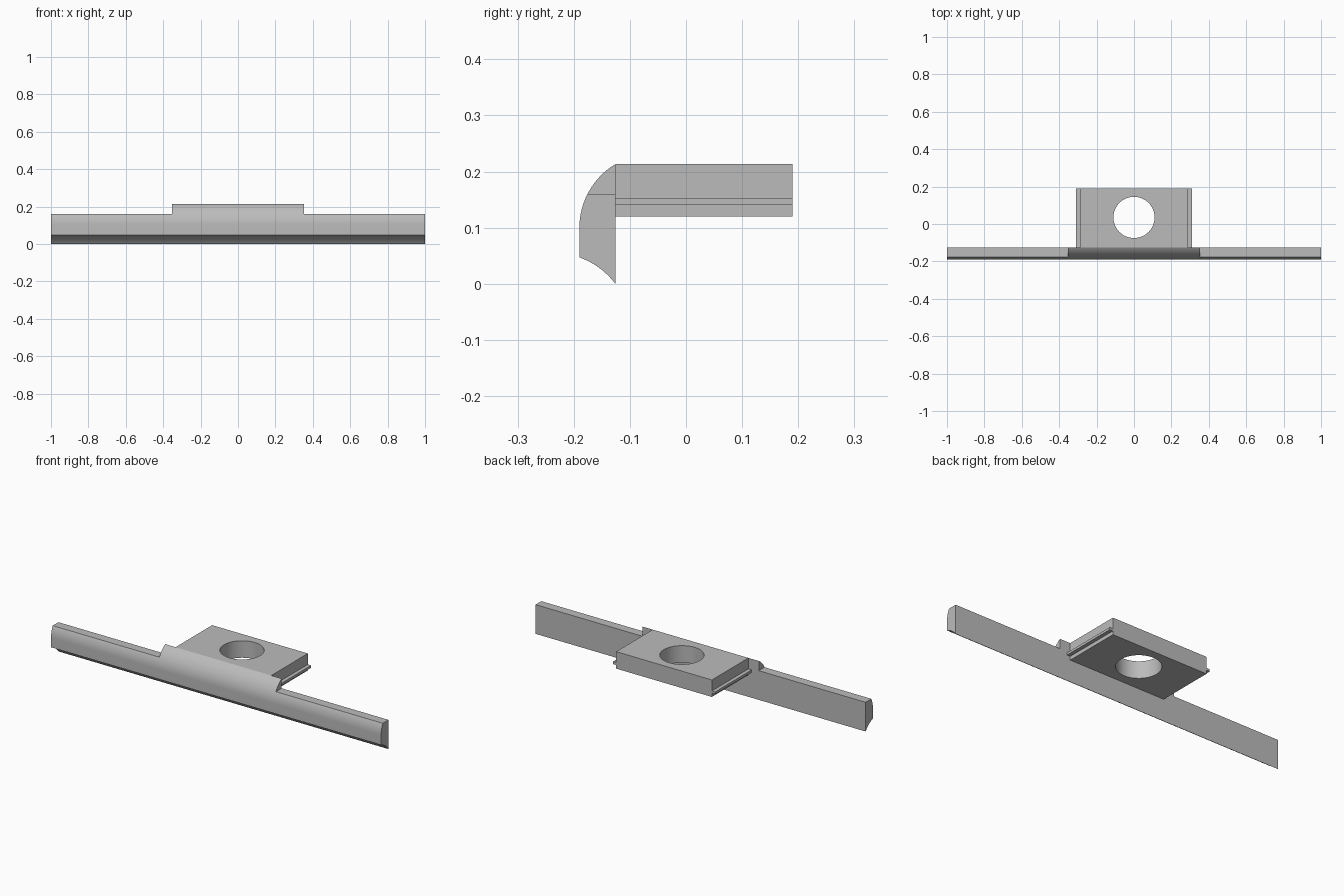
import bpy, bmesh, math
from mathutils import Vector

old = bpy.data.objects.get("Cube")
if old:
    bpy.data.objects.remove(old, do_unlink=True)

grey = bpy.data.materials.new("plain grey")
grey.use_nodes = True
colour = (0.5, 0.5, 0.5, 1)
grey.diffuse_color = colour
grey.node_tree.nodes["Principled BSDF"].inputs["Base Color"].default_value = colour

BACK, FRONT, TOP = -0.126, -0.19, 0.213


def finish(name, bm):
    bmesh.ops.recalc_face_normals(bm, faces=bm.faces)
    mesh = bpy.data.meshes.new(name)
    bm.to_mesh(mesh)
    bm.free()
    obj = bpy.data.objects.new(name, mesh)
    bpy.context.collection.objects.link(obj)
    mesh.materials.append(grey)
    return obj


def box(name, low, high):
    bm = bmesh.new()
    bmesh.ops.create_cube(bm, size=1)
    low, high = Vector(low), Vector(high)
    for v in bm.verts:
        v.co = (low + high) / 2 + v.co * (high - low)
    return finish(name, bm)


def extrude_x(name, profile, half):
    bm = bmesh.new()
    face = bm.faces.new([bm.verts.new((-half, y, z)) for y, z in profile])
    new = bmesh.ops.extrude_face_region(bm, geom=[face])["geom"]
    verts = [g for g in new if isinstance(g, bmesh.types.BMVert)]
    bmesh.ops.translate(bm, verts=verts, vec=(2 * half, 0, 0))
    return finish(name, bm)


def select(obj):
    bpy.ops.object.select_all(action='DESELECT')
    obj.select_set(True)
    bpy.context.view_layer.objects.active = obj


def cut(obj, cutter):
    mod = obj.modifiers.new("cut", 'BOOLEAN')
    mod.operation, mod.solver, mod.object = 'DIFFERENCE', 'EXACT', cutter
    select(obj)
    bpy.ops.object.modifier_apply(modifier=mod.name)
    bpy.data.objects.remove(cutter, do_unlink=True)


def smooth(obj):
    select(obj)
    bpy.ops.object.shade_smooth_by_angle(angle=math.radians(30))


# Long front bar: rounded upper front, hollowed lower edge
radius, mid_z, steps = 0.132, 0.1, 16
end = math.asin((TOP - mid_z) / radius)
profile = []
for i in range(steps + 1):
    a = end * i / steps
    profile.append((FRONT + radius * (1 - math.cos(a)), mid_z + radius * math.sin(a)))
profile[-1] = (BACK, TOP)
p0, p1, p2 = Vector((BACK, 0)), Vector((-0.151, 0.033)), Vector((FRONT, 0.047))
for i in range(9):
    t = i / 8
    profile.append(tuple(p0 * (1 - t) ** 2 + p1 * 2 * t * (1 - t) + p2 * t * t))
bar = extrude_x("front_bar", profile, 1)

# Lowered wings on both ends of the bar
for side in (-1, 1):
    xs = sorted((side * 0.353, side * 1.1))
    cut(bar, box("notch", (xs[0], -0.3, 0.16), (xs[1], 0, 0.3)))
smooth(bar)

# Mounting block with a round through hole
block = box("mounting_block", (-0.29, BACK, 0.12), (0.29, 0.19, TOP))
bm = bmesh.new()
bmesh.ops.create_cone(bm, cap_ends=True, segments=64, radius1=0.11, radius2=0.11, depth=1)
bmesh.ops.translate(bm, verts=bm.verts, vec=(0, 0.035, 0))
cut(block, finish("hole", bm))
smooth(block)

# Thin guide rails on the block's sides
for side, name in ((1, "left_rail"), (-1, "right_rail")):
    xs = sorted((side * 0.285, side * 0.31))
    box(name, (xs[0], BACK, 0.14), (xs[1], 0.19, 0.153))
